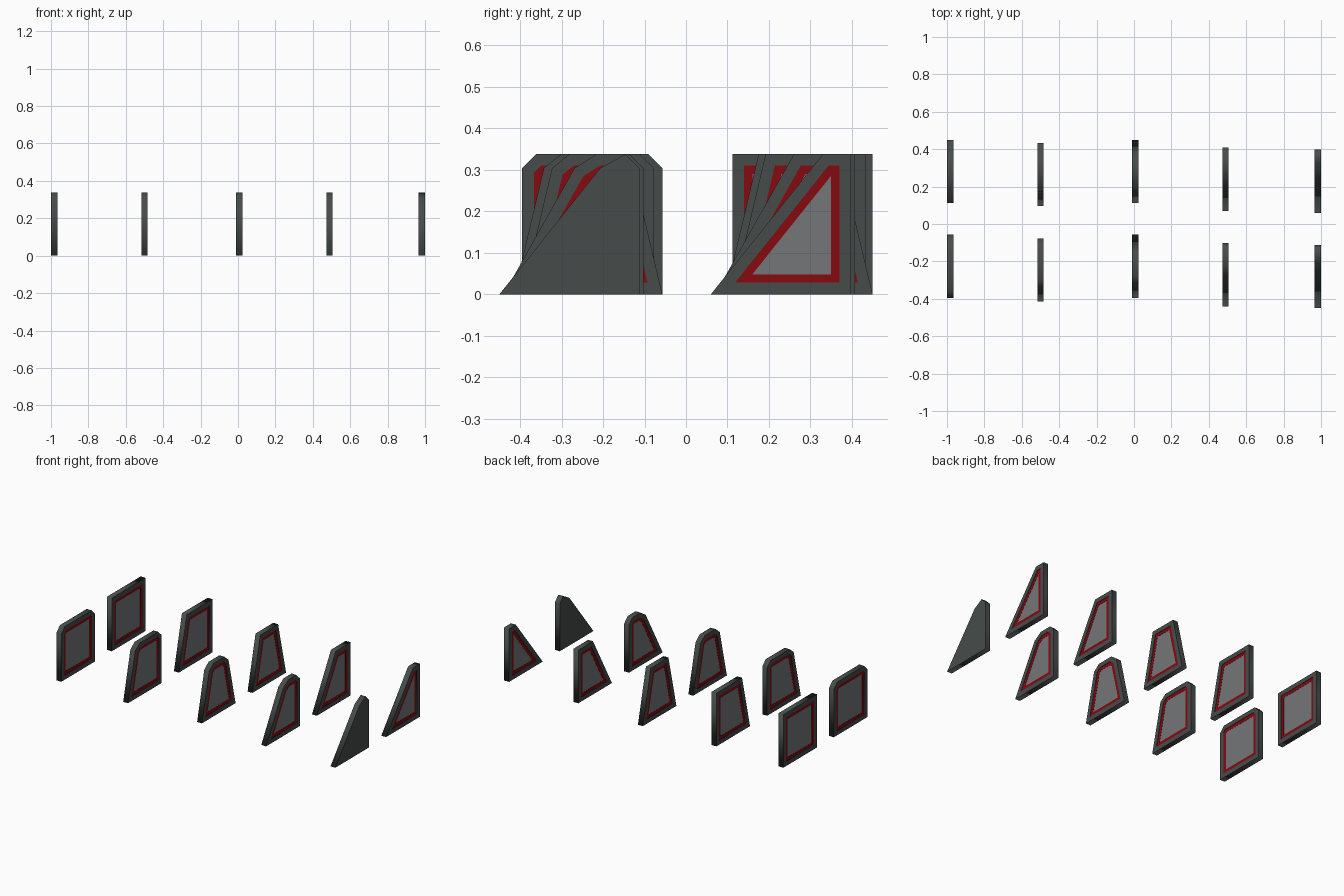
import bpy
from mathutils import Matrix, Vector

if "Cube" in bpy.data.objects:
    bpy.data.objects.remove(bpy.data.objects["Cube"])

W, H, T = 0.338, 0.338, 0.034      # panel width, height, thickness
CUT = 0.034                        # corner cut of the front row


def material(name, rgb):
    m = bpy.data.materials.new(name)
    m.diffuse_color = (*rgb, 1)
    m.use_nodes = True
    m.node_tree.nodes["Principled BSDF"].inputs["Base Color"].default_value = m.diffuse_color
    return m


DARK = material("dark_frame_grey", (0.062, 0.073, 0.071))
RED = material("red_trim", (0.24, 0.003, 0.005))
GLASS = material("window_grey", (0.175, 0.18, 0.188))


def inset(poly, d):
    """Shrink a convex counter-clockwise outline by clipping with its moved edges."""
    out = list(poly)
    for a, b in zip(poly, poly[1:] + poly[:1]):
        e = (b - a).normalized()
        n = Vector((-e.y, e.x))
        kept = []
        for p, q in zip(out, out[1:] + out[:1]):
            s, t = (p - a).dot(n) - d, (q - a).dot(n) - d
            if s >= 0:
                kept.append(p)
            if s * t < 0:
                kept.append(p.lerp(q, s / (s - t)))
        out = kept
    clean = []
    for p in out:
        if not clean or (p - clean[-1]).length > 1e-4:
            clean.append(p)
    return clean


def outline(left, right, cut):
    """Panel outline; left/right are how far the top corners lean in."""
    if not cut:
        pts = [(0, 0), (W, 0), (W - right, H), (left, H)]
    else:
        k = (H - cut) / H
        pts = [(0, 0), (W, 0), (W - right * k, H - cut), (W - right - cut, H),
               (left + cut, H), (left * k, H - cut)]
    return [Vector(p) for p in pts]


def plate(name, loops, depth, mat, x, y):
    """Filled outline (second loop is a hole) extruded along x."""
    cu = bpy.data.curves.new(name, 'CURVE')
    cu.dimensions, cu.fill_mode, cu.extrude = '2D', 'BOTH', depth / 2
    for loop in loops:
        sp = cu.splines.new('POLY')
        sp.points.add(len(loop) - 1)
        for p, v in zip(sp.points, loop):
            p.co = (v.x, v.y, 0, 1)
        sp.use_cyclic_u = True
    tmp = bpy.data.objects.new(name + "_curve", cu)
    bpy.context.collection.objects.link(tmp)
    dg = bpy.context.evaluated_depsgraph_get()
    me = bpy.data.meshes.new_from_object(tmp.evaluated_get(dg))
    bpy.data.objects.remove(tmp)
    # outline x -> world y, outline y -> world z, extrusion -> world x
    me.transform(Matrix(((0, 0, 1, x), (1, 0, 0, y), (0, 1, 0, 0), (0, 0, 0, 1))))
    me.materials.clear()
    me.materials.append(mat)
    ob = bpy.data.objects.new(name, me)
    bpy.context.collection.objects.link(ob)


# shape name, x, lean left, lean right, back row y, front row y
PANELS = [
    ("square", -0.983, 0.0, 0.0, 0.112, -0.395),
    ("half_slope", -0.5, 0.08, 0.0, 0.095, -0.415),
    ("trapezoid", 0.006, 0.08, 0.08, 0.112, -0.395),
    ("slope", 0.489, 0.19, 0.0, 0.07, -0.44),
    ("triangle", 0.983, 0.27, 0.0, 0.06, -0.45),
]

for name, x, left, right, back_y, front_y in PANELS:
    for row, y, cut in (("sharp", back_y, 0), ("rounded", front_y, CUT)):
        outer = outline(left, right, cut)
        mid, inner = inset(outer, 0.028), inset(outer, 0.048)
        label = f"{row}_{name}"
        plate(label + "_frame", [outer, mid], T, DARK, x, y)
        plate(label + "_trim", [mid, inner], T - 0.006, RED, x, y)
        plate(label + "_window", [inner], T - 0.008, GLASS, x, y)
